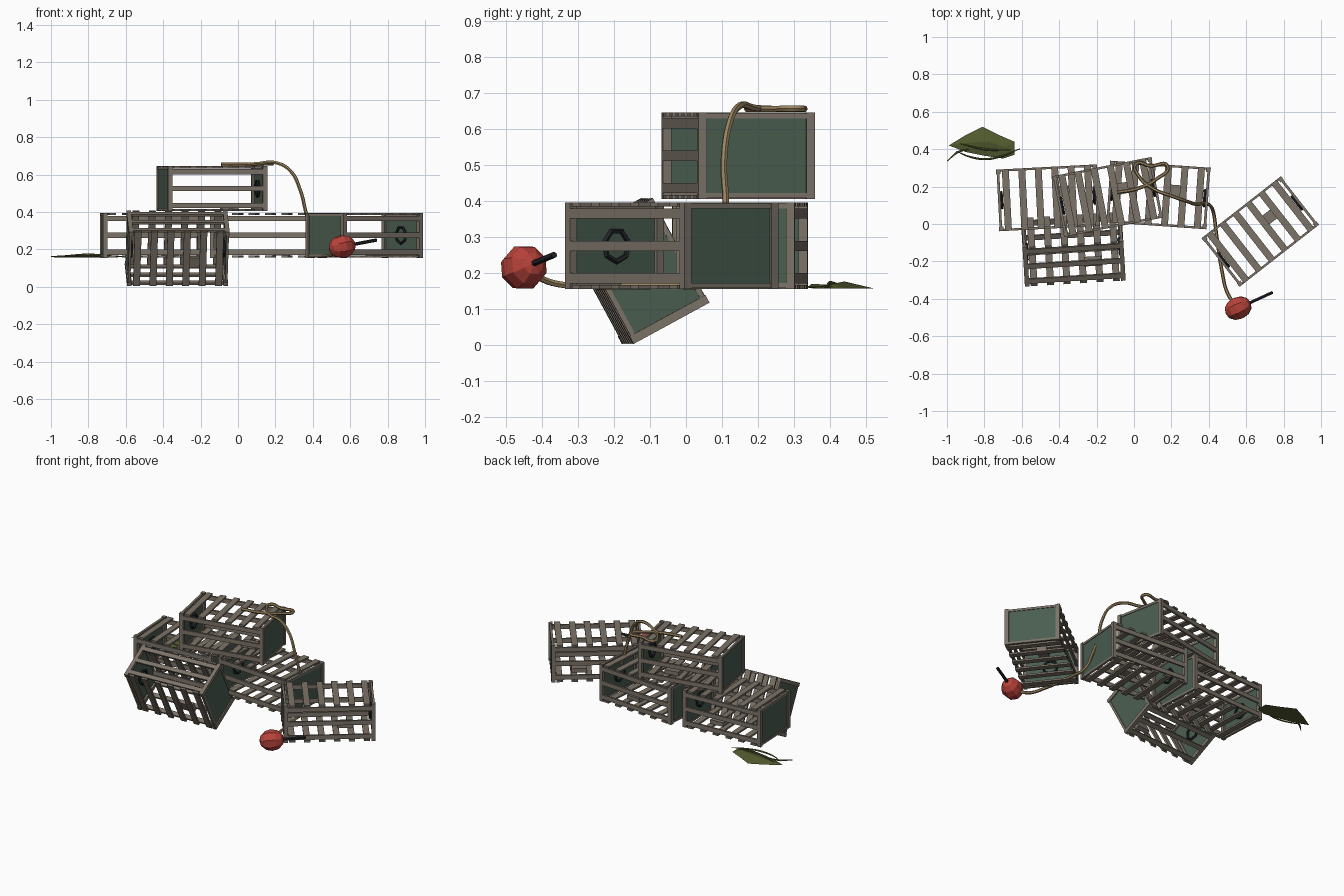
import bpy, bmesh, math
from mathutils import Vector, Matrix

if "Cube" in bpy.data.objects:
    bpy.data.objects.remove(bpy.data.objects["Cube"])

L, W, H = 0.54, 0.33, 0.24          # trap length, width, height


def mat(name, rgb):
    m = bpy.data.materials.new(name)
    m.diffuse_color = (*rgb, 1)
    m.use_nodes = True
    m.node_tree.nodes["Principled BSDF"].inputs["Base Color"].default_value = m.diffuse_color
    return m


WOOD = mat("weathered_wood", (0.20, 0.172, 0.14))
NET = mat("green_net", (0.068, 0.11, 0.08))
DARK = mat("black_rubber", (0.016, 0.018, 0.022))
ROPE = mat("tan_rope", (0.33, 0.235, 0.115))
RED = mat("buoy_red", (0.47, 0.055, 0.042))
WEED = mat("seaweed_olive", (0.085, 0.105, 0.028))


def add_object(name, mesh, matrix=Matrix()):
    ob = bpy.data.objects.new(name, mesh)
    bpy.context.collection.objects.link(ob)
    ob.matrix_world = matrix
    return ob


def to_mesh(bm, name, material):
    me = bpy.data.meshes.new(name)
    bm.to_mesh(me)
    bm.free()
    me.materials.append(material)
    return me


def boxes(name, material, items):
    """One mesh from (centre, size) boxes."""
    bm = bmesh.new()
    for c, s in items:
        bmesh.ops.create_cube(bm, size=1, matrix=Matrix.Translation(c) @ Matrix.Diagonal((*s, 1)))
    return to_mesh(bm, name, material)


def tube(name, points, radius, material, taper=False, sides=1):
    cu = bpy.data.curves.new(name, 'CURVE')
    cu.dimensions = '3D'
    cu.bevel_depth = radius
    cu.bevel_resolution = sides
    cu.resolution_u = 6
    cu.use_fill_caps = True
    sp = cu.splines.new('BEZIER')
    sp.bezier_points.add(len(points) - 1)
    for i, (bp, p) in enumerate(zip(sp.bezier_points, points)):
        bp.co = p
        bp.handle_left_type = bp.handle_right_type = 'AUTO'
        if taper:
            bp.radius = 0.35 + 0.65 * math.sin(math.pi * i / (len(points) - 1))
    cu.materials.append(material)
    ob = add_object(name, cu)
    bpy.ops.object.select_all(action='DESELECT')
    ob.select_set(True)
    bpy.context.view_layer.objects.active = ob
    bpy.ops.object.convert(target='MESH')
    return bpy.context.object


# --- trap parts, shared by all five traps ---
wood = []
for sx in (-1, 1):
    for s in (-1, 1):
        # corner posts and end-frame rails
        wood.append(((sx * (L / 2 - 0.012), s * (W / 2 - 0.012), 0), (0.024, 0.024, H)))
        wood.append(((sx * (L / 2 - 0.010), 0, s * (H / 2 - 0.010)), (0.014, W - 0.04, 0.014)))
for s in (-1, 1):
    # three long rails on each side
    for z in (-0.09, 0, 0.09):
        wood.append(((0, s * (W / 2 - 0.006), z), (L - 0.01, 0.012, 0.028)))
    # six cross slats on top and bottom
    for i in range(6):
        wood.append(((-0.22 + 0.088 * i, 0, s * (H / 2 - 0.006)), (0.037, W, 0.011)))
slats_mesh = boxes("trap_slats", WOOD, wood)
nets_mesh = boxes("trap_end_nets", NET,
                  [((s * (L / 2 - 0.010), 0, 0), (0.006, W - 0.04, H - 0.02)) for s in (-1, 1)])
brick_mesh = boxes("trap_ballast", WOOD, [((0.10, 0.03, -H / 2 + 0.024), (0.09, 0.06, 0.026))])

# entry rings just inside each end
bm = bmesh.new()
N, M = 7, 5
for s in (-1, 1):
    grid = []
    for i in range(N):
        a = 2 * math.pi * i / N - math.pi / 2
        ring = []
        for j in range(M):
            b = 2 * math.pi * j / M
            r = 0.044 + 0.008 * math.cos(b)
            ring.append(bm.verts.new((s * (L / 2 - 0.022) + 0.008 * math.sin(b),
                                      r * math.cos(a), r * math.sin(a))))
        grid.append(ring)
    for i in range(N):
        for j in range(M):
            p, q = grid[i], grid[(i + 1) % N]
            bm.faces.new((p[j], q[j], q[(j + 1) % M], p[(j + 1) % M]))
bmesh.ops.recalc_face_normals(bm, faces=bm.faces)
rings_mesh = to_mesh(bm, "trap_entry_rings", DARK)

# --- place the traps: name, centre, yaw, tilt about its length ---
traps = [
    ("left_trap", (-0.46, 0.14, 0.275), 3, 0),
    ("middle_trap", (0.13, 0.155, 0.275), -4, 0),
    ("right_trap", (0.675, -0.04, 0.275), 38, 0),
    ("top_trap", (-0.14, 0.145, 0.525), 11, 0),
    ("tipped_trap", (-0.325, -0.135, 0.205), 3.5, -61.5),
]
for name, c, yaw, tilt in traps:
    m = (Matrix.Translation(c) @ Matrix.Rotation(math.radians(yaw), 4, 'Z')
         @ Matrix.Rotation(math.radians(tilt), 4, 'X'))
    for part, me in (("slats", slats_mesh), ("end_nets", nets_mesh),
                     ("entry_rings", rings_mesh), ("ballast", brick_mesh)):
        add_object(f"{name}_{part}", me, m)

# --- rope: loose coil on the top trap, down to the buoy ---
rope = tube("rope", [
    (-0.09, 0.17, 0.655), (0.02, 0.19, 0.655), (0.12, 0.24, 0.655), (0.18, 0.31, 0.656),
    (0.09, 0.31, 0.655), (0.01, 0.32, 0.655), (0.03, 0.25, 0.655), (0.10, 0.19, 0.658),
    (0.20, 0.150, 0.664), (0.28, 0.122, 0.62), (0.335, 0.105, 0.51), (0.365, 0.11, 0.39),
    (0.405, 0.10, 0.26), (0.425, 0.06, 0.175), (0.44, -0.05, 0.165), (0.47, -0.25, 0.163),
    (0.50, -0.37, 0.172), (0.54, -0.43, 0.20)], 0.0095, ROPE)
bpy.ops.object.shade_smooth_by_angle(angle=math.radians(50))

# --- buoy and its stick ---
axis = Vector((0.185, 0.085, 0.035))
buoy_m = Matrix.Translation((0.557, -0.45, 0.215)) @ axis.to_track_quat('Z', 'Y').to_matrix().to_4x4()
bm = bmesh.new()
bmesh.ops.create_uvsphere(bm, u_segments=8, v_segments=6, radius=1,
                          matrix=Matrix.Diagonal((0.064, 0.064, 0.074, 1)) @ Matrix.Rotation(math.pi / 8, 4, 'Z'))
add_object("buoy", to_mesh(bm, "buoy", RED), buoy_m)
bm = bmesh.new()
bmesh.ops.create_cone(bm, cap_ends=True, segments=6, radius1=0.009, radius2=0.009, depth=0.16,
                      matrix=Matrix.Translation((0, 0, 0.125)))
add_object("buoy_stick", to_mesh(bm, "buoy_stick", DARK), buoy_m)

# --- seaweed: a low faceted clump plus trailing strands ---
outline = [(-0.99, 0.42), (-0.90, 0.475), (-0.81, 0.52), (-0.72, 0.475), (-0.64, 0.44),
           (-0.64, 0.37), (-0.70, 0.35), (-0.80, 0.365), (-0.90, 0.385)]
bm = bmesh.new()
rim = [bm.verts.new((x, y, 0.157)) for x, y in outline]
ridge = [bm.verts.new(p) for p in ((-0.88, 0.435, 0.168), (-0.78, 0.44, 0.176), (-0.69, 0.41, 0.170))]
near = [min(ridge, key=lambda r: (r.co - v.co).length) for v in rim]
for i, v in enumerate(rim):
    k = (i + 1) % len(rim)
    bm.faces.new((v, near[i], rim[k]))
    if near[i] is not near[k]:
        bm.faces.new((near[i], near[k], rim[k]))
bm.faces.new(rim)
bmesh.ops.recalc_face_normals(bm, faces=bm.faces)
add_object("seaweed_clump", to_mesh(bm, "seaweed_clump", WEED))
for i, pts in enumerate([
        [(-1.0, 0.335, 0.161), (-0.94, 0.385, 0.162), (-0.88, 0.40, 0.165)],
        [(-0.95, 0.39, 0.161), (-0.88, 0.36, 0.163), (-0.79, 0.347, 0.163),
         (-0.70, 0.365, 0.164), (-0.61, 0.402, 0.162)],
        [(-0.93, 0.43, 0.166), (-0.80, 0.40, 0.172), (-0.66, 0.395, 0.165)]]):
    tube(f"seaweed_strand_{i + 1}", pts, 0.006, WEED, taper=True, sides=0)
